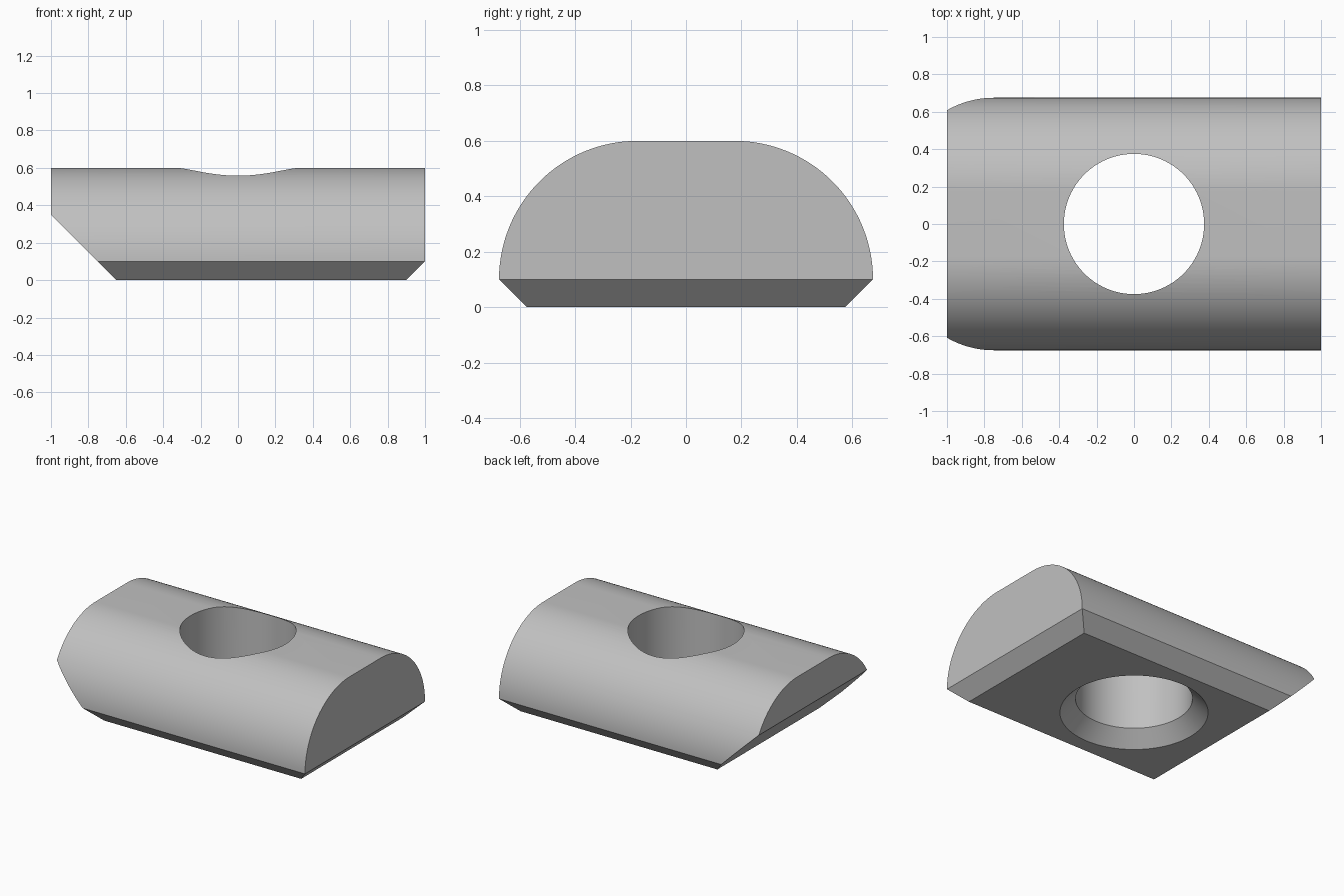
import bpy, bmesh, math
from mathutils import Vector

if "Cube" in bpy.data.objects:
    bpy.data.objects.remove(bpy.data.objects["Cube"])

grey = bpy.data.materials.new("mid_grey")
grey.diffuse_color = (0.53, 0.53, 0.53, 1)
grey.use_nodes = True
grey.node_tree.nodes["Principled BSDF"].inputs["Base Color"].default_value = grey.diffuse_color


def make_object(name, bm):
    bmesh.ops.recalc_face_normals(bm, faces=bm.faces)
    mesh = bpy.data.meshes.new(name)
    bm.to_mesh(mesh)
    bm.free()
    mesh.materials.append(grey)
    obj = bpy.data.objects.new(name, mesh)
    bpy.context.collection.objects.link(obj)
    return obj


def slice_off(bm, point, normal):
    """Cut away everything on the normal's side of a plane and cap it."""
    geom = bm.verts[:] + bm.edges[:] + bm.faces[:]
    cut = bmesh.ops.bisect_plane(bm, geom=geom, plane_co=point,
                                 plane_no=Vector(normal).normalized(), clear_outer=True)
    edges = [e for e in cut["geom_cut"] if isinstance(e, bmesh.types.BMEdge)]
    bmesh.ops.contextual_create(bm, geom=edges)


# Bar: chamfered base, quarter-round shoulders and a flat top
STEPS = 32
half = [(0.575, 0.0)]
for i in range(STEPS + 1):
    a = math.pi / 2 * i / STEPS
    half.append((0.175 + 0.5 * math.cos(a), 0.1 + 0.5 * math.sin(a)))
profile = half + [(-y, z) for y, z in reversed(half)]

bm = bmesh.new()
end = bm.faces.new([bm.verts.new((-1, y, z)) for y, z in profile])
ext = bmesh.ops.extrude_face_region(bm, geom=[end], use_keep_orig=True)
bmesh.ops.translate(bm, vec=(2, 0, 0),
                    verts=[v for v in ext["geom"] if isinstance(v, bmesh.types.BMVert)])

# Slanted ends: a large bevel on the left, a small one on the right
slice_off(bm, (-0.65, 0, 0), (-1, 0, -1))
slice_off(bm, (0.9, 0, 0), (1, 0, -1))
bar = make_object("slotted_bar", bm)

# Countersunk through hole, turned around z
bm = bmesh.new()
SIDES = 96
rings = []
for r, z in [(0.575, -0.1), (0.375, 0.1), (0.375, 0.8)]:
    rings.append([bm.verts.new((r * math.cos(2 * math.pi * i / SIDES),
                                r * math.sin(2 * math.pi * i / SIDES), z))
                  for i in range(SIDES)])
for low, high in zip(rings, rings[1:]):
    for i in range(SIDES):
        j = (i + 1) % SIDES
        bm.faces.new((low[i], low[j], high[j], high[i]))
bm.faces.new(rings[0])
bm.faces.new(rings[-1])
cutter = make_object("hole_cutter", bm)
cutter.hide_render = True

# Cut the hole, then smooth the rounded surfaces only
hole = bar.modifiers.new("hole", 'BOOLEAN')
hole.operation = 'DIFFERENCE'
hole.solver = 'EXACT'
hole.object = cutter
bpy.context.view_layer.objects.active = bar
bar.select_set(True)
cutter.select_set(False)
bpy.ops.object.modifier_apply(modifier="hole")
bpy.data.objects.remove(cutter)
bpy.ops.object.shade_smooth_by_angle(angle=math.radians(30))
